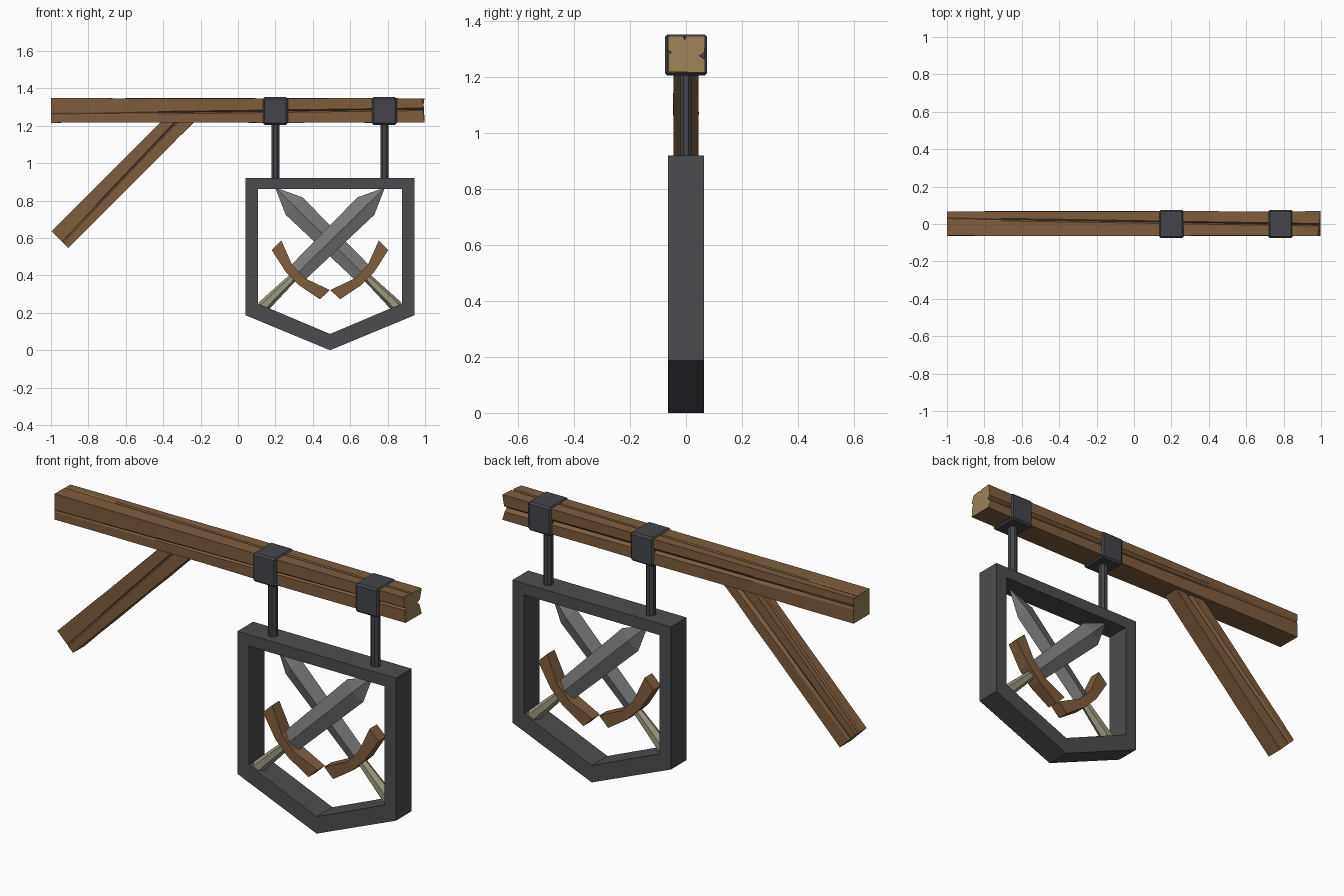
import bpy, bmesh, math, random
from mathutils import Matrix, Vector

if "Cube" in bpy.data.objects:
    bpy.data.objects.remove(bpy.data.objects["Cube"])

random.seed(4)


def material(name, rgb):
    m = bpy.data.materials.new(name)
    m.diffuse_color = (*rgb, 1)
    m.use_nodes = True
    m.node_tree.nodes["Principled BSDF"].inputs["Base Color"].default_value = m.diffuse_color
    return m


wood = material("brown wood", (0.21, 0.11, 0.05))
end_grain = material("tan end grain", (0.33, 0.22, 0.095))
iron = material("dark iron", (0.073, 0.072, 0.08))
clamp_iron = material("clamp iron", (0.058, 0.06, 0.068))
steel = material("grey steel", (0.19, 0.19, 0.19))
grip_mat = material("pale grip", (0.32, 0.31, 0.21))


def finish(name, bm, mats):
    bmesh.ops.recalc_face_normals(bm, faces=bm.faces)
    me = bpy.data.meshes.new(name)
    bm.to_mesh(me)
    bm.free()
    ob = bpy.data.objects.new(name, me)
    bpy.context.collection.objects.link(ob)
    for m in mats:
        me.materials.append(m)
    return ob


def loft(name, rings, mats, matrix=Matrix(), closed=False):
    """Skin a row of equal rings; caps take the last material."""
    bm = bmesh.new()
    rows = [[bm.verts.new(matrix @ Vector(p)) for p in r] for r in rings]
    n = len(rows[0])
    for i in range(len(rows) if closed else len(rows) - 1):
        a, b = rows[i], rows[(i + 1) % len(rows)]
        for j in range(n):
            k = (j + 1) % n
            bm.faces.new((a[j], a[k], b[k], b[j]))
    if not closed:
        for r in (rows[0], rows[-1]):
            bm.faces.new(r).material_index = len(mats) - 1
    return finish(name, bm, mats)


def timber(name, length, hy, hz, matrix, mats, rough_end):
    """Rough squared log along local x with split grooves on three sides."""
    rings, steps = [], 7
    for i in range(steps + 1):
        t = i / steps
        d, w = 0.004 + 0.008 * t, 0.007
        g = 0.4 * hy - 0.5 * hy * t
        f = -0.3 * hz + 0.4 * hz * t
        back = d + 0.008 * t
        sec = [(-hy, -hz), (-hy, f - w), (-hy + d, f), (-hy, f + w),
               (-hy, hz), (g - w, hz), (g, hz - d), (g + w, hz),
               (hy, hz), (hy, -f + 2 * w), (hy - back, -f), (hy, -f - 2 * w), (hy, -hz)]
        ring = []
        for y, z in sec:
            dx = random.uniform(-rough_end, 0) if i == steps else 0
            ring.append((length * t + dx,
                         y * (1 - random.uniform(0, 0.05)),
                         z * (1 - random.uniform(0, 0.03))))
        rings.append(ring)
    return loft(name, rings, mats, matrix)


# Beam and diagonal brace
timber("beam", 2.0, 0.067, 0.066, Matrix.Translation((-1, 0.002, 1.282)),
       [wood, end_grain], 0.018)
timber("brace", 0.966, 0.046, 0.064,
       Matrix.Translation((-0.952, 0, 0.592)) @ Matrix.Rotation(-math.pi / 4, 4, 'Y'),
       [wood], 0.0)

# Clamps around the beam and the rods below them
for side, x in (("left", 0.2), ("right", 0.783)):
    bm = bmesh.new()
    bmesh.ops.create_cube(bm, size=1, matrix=Matrix.Translation((x, 0, 1.279))
                          @ Matrix.Diagonal((0.132, 0.15, 0.148, 1)))
    bmesh.ops.bevel(bm, geom=bm.edges[:], offset=0.009, segments=1, affect='EDGES')
    finish(side + "_clamp", bm, [clamp_iron])
    bm = bmesh.new()
    bmesh.ops.create_cone(bm, cap_ends=True, segments=8, radius1=0.024, radius2=0.024,
                          depth=0.31, matrix=Matrix.Translation((x, 0, 1.06))
                          @ Matrix.Rotation(math.pi / 8, 4, 'Z'))
    finish(side + "_rod", bm, [clamp_iron])

# Shield-shaped frame: outer and inner corner of each bend
CX, D = 0.492, 0.064
corners = [((-0.451, 0.92), (-0.386, 0.861)), ((0.451, 0.92), (0.386, 0.861)),
           ((0.451, 0.187), (0.386, 0.25)), ((0, 0.0), (0, 0.087)),
           ((-0.451, 0.187), (-0.386, 0.25))]
loft("sign_frame",
     [[(CX + o[0], -D, o[1]), (CX + o[0], D, o[1]),
       (CX + n[0], D, n[1]), (CX + n[0], -D, n[1])] for o, n in corners],
     [iron], closed=True)

# Crossed swords: local x along blade, z across it; the second is turned half round
base = (Matrix.Translation((0.305 - CX, -0.024, 0.40))
        @ Matrix.Rotation(-math.radians(44.4), 4, 'Y'))
for side, turn in (("front", 0), ("back", math.pi)):
    mx = Matrix.Translation((CX, 0, 0)) @ Matrix.Rotation(turn, 4, 'Z') @ base

    def diamond(a, w, t):
        return [(a, 0, -w), (a, -t, 0), (a, 0, w), (a, t, 0)]

    loft(side + "_blade",
         [diamond(0.0, 0.054, 0.024), diamond(0.53, 0.065, 0.024),
          diamond(0.664, 0.004, 0.004)], [steel], mx)

    loft(side + "_grip",
         [[(a, r * math.sin(q * math.pi / 3), r * math.cos(q * math.pi / 3)) for q in range(6)]
          for a, r in ((0.0, 0.022), (-0.242, 0.033))], [grip_mat], mx)

    loft(side + "_guard",
         [[(a - w, -t, b), (a + w, -t, b), (a + w, t, b), (a - w, t, b)]
          for b, a, w, t in ((-0.185, 0.042, 0.036, 0.03), (-0.05, 0.003, 0.025, 0.036),
                             (0.05, 0.003, 0.025, 0.036), (0.185, 0.042, 0.036, 0.03))],
         [wood], mx)
